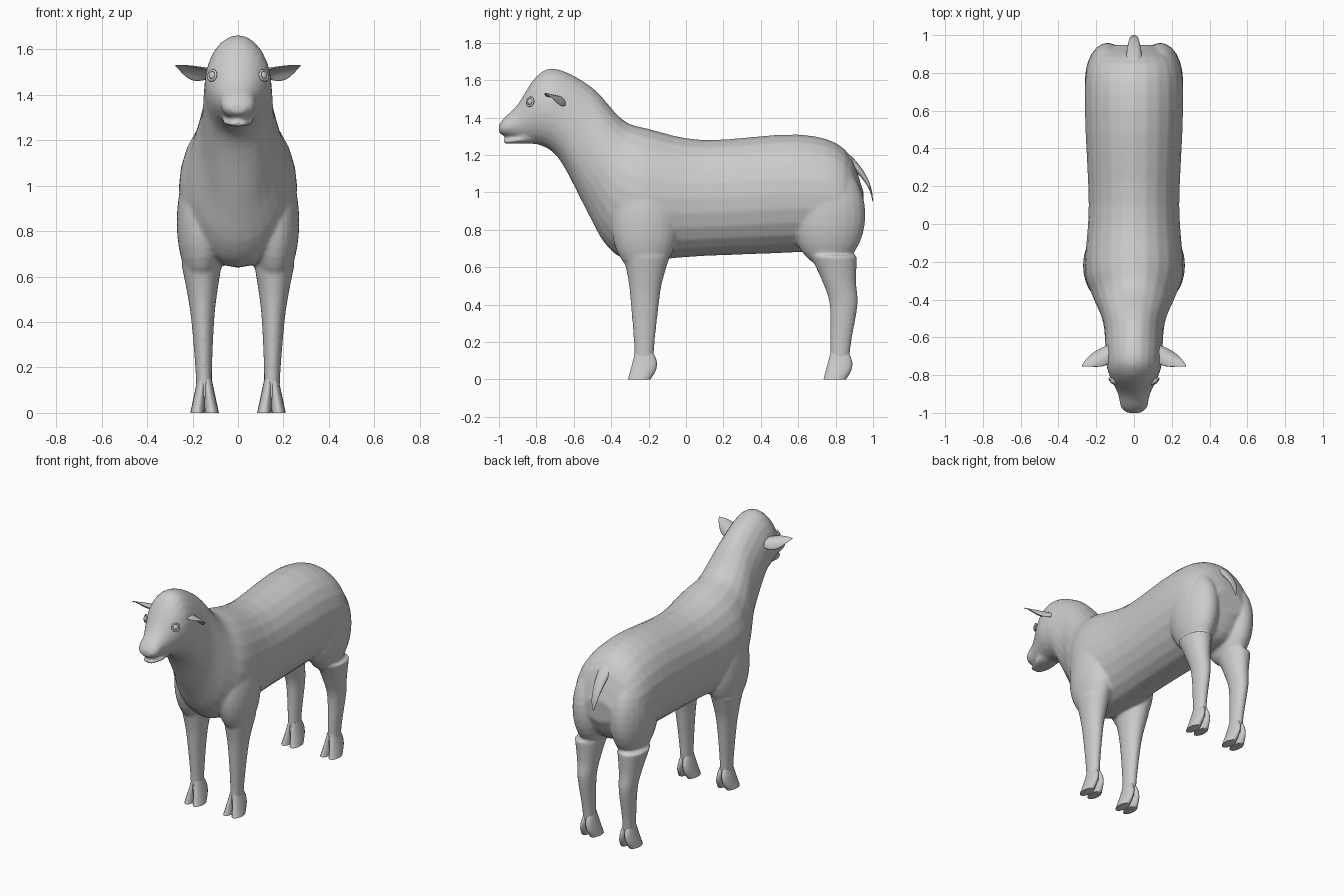
import bpy, bmesh
from math import sin, cos, pi
from mathutils import Vector, Matrix

default_cube = bpy.data.objects.get("Cube")
if default_cube:
    bpy.data.objects.remove(default_cube)

wool = bpy.data.materials.new("pale_grey")
wool.use_nodes = True
grey = (0.6, 0.6, 0.6, 1)
wool.diffuse_color = grey
wool.node_tree.nodes["Principled BSDF"].inputs["Base Color"].default_value = grey


def smooth_path(keys, steps=4):
    """Fill in between the key rings with a smooth curve through them."""
    keys = [Vector(key) for key in keys]
    padded = [keys[0], *keys, keys[-1]]
    path = []
    for before, start, end, after in zip(padded, padded[1:], padded[2:], padded[3:]):
        leave, arrive = (end - before) / 2, (after - start) / 2
        for step in range(steps):
            t = step / steps
            ease = t * t * (3 - 2 * t)
            path.append(start.lerp(end, ease) + leave * t * (1 - t) ** 2
                        - arrive * t * t * (1 - t))
    return path + [keys[-1]]


def loft(bm, keys, side=1, matrix=Matrix(), cup=0, sides=24):
    """Skin oval rings, each given as edge y, z, opposite edge y, z, half width, x."""
    loops = []
    for edge_y, edge_z, other_y, other_z, width, x in smooth_path(keys):
        edge = Vector((x, edge_y, edge_z))
        other = Vector((x, other_y, other_z))
        middle, half = (edge + other) / 2, (edge - other) / 2
        loop = []
        for k in range(sides):
            angle = 2 * pi * k / sides
            across = width * sin(angle)
            point = middle + half * cos(angle) + Vector((across, 0, cup * across ** 2))
            point = matrix @ point
            point.x *= side
            loop.append(bm.verts.new(point))
        loops.append(loop)
    for low, high in zip(loops, loops[1:]):
        for k in range(sides):
            bm.faces.new((low[k - 1], low[k], high[k], high[k - 1]))
    bm.faces.new(loops[0])
    bm.faces.new(loops[-1])


def ellipsoid(bm, centre, radii):
    matrix = Matrix.LocRotScale(Vector(centre), None, Vector(radii))
    bmesh.ops.create_uvsphere(bm, u_segments=24, v_segments=16, radius=1, matrix=matrix)


def finish(bm, name):
    bmesh.ops.recalc_face_normals(bm, faces=bm.faces)
    mesh = bpy.data.meshes.new(name)
    bm.to_mesh(mesh)
    bm.free()
    mesh.materials.append(wool)
    mesh.shade_smooth()
    obj = bpy.data.objects.new(name, mesh)
    bpy.context.collection.objects.link(obj)
    return obj


# Nose to rump: back edge, belly edge and half width of each ring
trunk = [
    (-1, 1.36, -1, 1.32, 0.035),
    (-0.97, 1.4, -0.97, 1.3, 0.07),
    (-0.9, 1.47, -0.9, 1.28, 0.085),
    (-0.8, 1.62, -0.75, 1.24, 0.14),
    (-0.69, 1.66, -0.66, 1.15, 0.15),
    (-0.5, 1.56, -0.53, 0.9, 0.165),
    (-0.34, 1.39, -0.42, 0.71, 0.22),
    (-0.2, 1.34, -0.28, 0.64, 0.26),
    (0.1, 1.28, 0.1, 0.66, 0.24),
    (0.6, 1.31, 0.6, 0.68, 0.26),
    (0.85, 1.23, 0.84, 0.7, 0.24),
    (0.95, 1, 0.94, 0.85, 0.11),
]
jaw = [
    (-0.98, 1.28, -0.97, 1.26, 0.035),
    (-0.9, 1.3, -0.9, 1.26, 0.066),
    (-0.82, 1.35, -0.8, 1.26, 0.07),
]
foot_x = 0.147


def leg(bm, side, centres):
    """Lower leg with shared thickness; the centres give the bend of its joints."""
    heights = (0.06, 0.2, 0.4, 0.52, 0.66)
    depths = (0.05, 0.056, 0.075, 0.09, 0.125)
    widths = (0.034, 0.037, 0.05, 0.065, 0.09)
    loft(bm, [(y - depth, z, y + depth, z, width, foot_x + z / 50)
              for y, z, depth, width in zip(centres, heights, depths, widths)], side)


bm = bmesh.new()
for profile in (trunk, jaw):
    loft(bm, [(*ring, 0) for ring in profile])
for side in (-1, 1):
    leg(bm, side, (-0.225, -0.223, -0.22, -0.217, -0.21))
    leg(bm, side, (0.82, 0.828, 0.843, 0.82, 0.79))
    # Shoulder and thigh muscles
    ellipsoid(bm, (side * 0.16, -0.22, 0.84), (0.11, 0.18, 0.28))
    ellipsoid(bm, (side * 0.14, 0.76, 0.88), (0.12, 0.2, 0.28))
body = finish(bm, "body")

# Fuse the volumes into one soft skin
skin = body.modifiers.new("Fuse", 'REMESH')
skin.mode = 'VOXEL'
skin.voxel_size = 0.009
skin.use_smooth_shade = True
soft = body.modifiers.new("Soften", 'SMOOTH')
soft.factor = 0.5
soft.iterations = 8

# Cloven hooves: two splayed toes on each foot, narrowing upward
levels = [i / 3 for i in range(4)]
for name, toe_y in (("front_hooves", -0.31), ("hind_hooves", 0.735)):
    bm = bmesh.new()
    for side in (-1, 1):
        for toe in (-1, 1):
            loft(bm, [(toe_y + t * 0.04, t * 0.15,
                       toe_y + 0.12 + sin(pi * t) * 0.03 + t * 0.01, t * 0.15,
                       0.031 - t * 0.01, foot_x + toe * (0.032 - t * 0.022))
                      for t in levels], side, sides=16)
    hooves = finish(bm, name)
    hooves.data.set_sharp_from_angle(angle=pi / 3)

# Cupped leaf-shaped ears, pointing outward and slightly forward
leaf = []
for i in range(8):
    t = i / 7
    along, thick = t * 0.21 - 0.03, 0.012 - t * 0.01
    leaf.append((along, thick, along, -thick, 0.003 + 0.05 * sin(pi * (0.15 + t * 0.85)), 0))
out = Vector((0.9, -0.5, 0.16)).normalized()
opening = Vector((0.1, -0.6, -0.8))
opening = (opening - out * opening.dot(out)).normalized()
place = Matrix((out.cross(opening), out, opening)).transposed().to_4x4()
place.translation = (0.12, -0.665, 1.5)

# Eyes: a ball framed by a raised lid
for name, side in (("left", 1), ("right", -1)):
    bm = bmesh.new()
    loft(bm, leaf, side, place, cup=9)
    finish(bm, name + "_ear")

    gaze = Vector((side * 0.7, -0.7, 0.2)).normalized()
    socket = Vector((side * 0.108, -0.828, 1.483))
    bm = bmesh.new()
    ellipsoid(bm, socket, (0.02, 0.02, 0.02))
    finish(bm, name + "_eye")
    bpy.ops.mesh.primitive_torus_add(
        major_segments=20, minor_segments=8, major_radius=0.022, minor_radius=0.006,
        location=socket + gaze * 0.008, rotation=gaze.to_track_quat('Z', 'Y').to_euler())
    lid = bpy.context.object
    lid.name = name + "_eyelid"
    lid.data.materials.append(wool)
    lid.data.shade_smooth()

# Short tail: curves down from the rump and tapers to a point
tail = []
for i in range(7):
    t = i / 6
    y, z, rest = 0.85 + 0.15 * sin(pi * t / 2), 1.22 - 0.27 * t ** 1.2, 1 - t
    tail.append((y, z, y - 0.03 * rest - 0.003, z - 0.05 * rest, 0.003 + 0.045 * rest ** 0.6, 0))
bm = bmesh.new()
loft(bm, tail, sides=16)
finish(bm, "tail")
